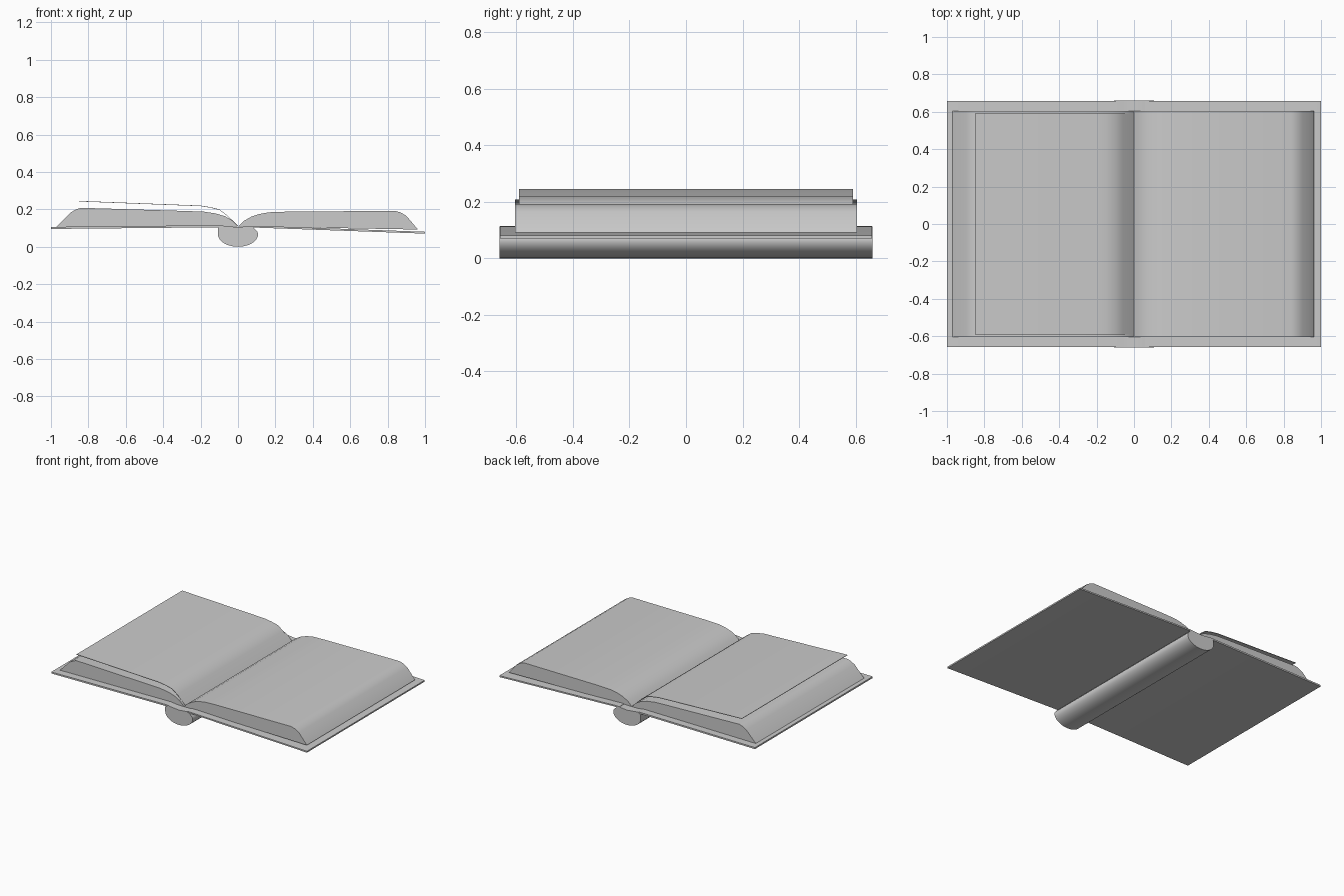
import bpy, bmesh, math

if "Cube" in bpy.data.objects:
    bpy.data.objects.remove(bpy.data.objects["Cube"])


def extrude_profile(name, pts, half_len):
    """Extrude a closed x/z outline symmetrically along y."""
    bm = bmesh.new()
    face = bm.faces.new([bm.verts.new((x, -half_len, z)) for x, z in pts])
    out = bmesh.ops.extrude_face_region(bm, geom=[face])
    for v in out["geom"]:
        if isinstance(v, bmesh.types.BMVert):
            v.co.y = half_len
    bmesh.ops.recalc_face_normals(bm, faces=bm.faces)
    mesh = bpy.data.meshes.new(name)
    bm.to_mesh(mesh)
    bm.free()
    obj = bpy.data.objects.new(name, mesh)
    bpy.context.collection.objects.link(obj)
    bpy.context.view_layer.objects.active = obj
    obj.select_set(True)
    bpy.ops.object.shade_smooth_by_angle(angle=math.radians(40))
    obj.select_set(False)
    return obj


def strip(top, thickness):
    """Closed outline of a thin sheet below a top line."""
    return top + [(x, z - thickness) for x, z in reversed(top)]


# Rounded spine, solid, with a slightly hollow top
spine = [(0.107 * math.cos(a), 0.066 + 0.066 * math.sin(a))
         for a in [math.pi + math.pi * i / 20 for i in range(21)]]
spine += [(0.104, 0.08), (0.082, 0.103), (0.06, 0.11), (0, 0.104),
          (-0.06, 0.11), (-0.085, 0.113), (-0.107, 0.1)]
extrude_profile("spine", spine, 0.66)

# Hard covers
extrude_profile("left_cover", strip([(-1, 0.106), (-0.1, 0.115), (-0.06, 0.11)], 0.011), 0.658)
extrude_profile("right_cover", strip([(0.06, 0.112), (0.1, 0.112), (1, 0.08)], 0.01), 0.658)

# Page blocks
extrude_profile("left_pages", [
    (0, 0.108), (-0.03, 0.14), (-0.07, 0.163), (-0.12, 0.178), (-0.18, 0.187),
    (-0.25, 0.19), (-0.84, 0.208), (-0.865, 0.2), (-0.895, 0.183),
    (-0.97, 0.106), (-0.1, 0.109)], 0.605)
extrude_profile("right_pages", [
    (0, 0.108), (0.03, 0.137), (0.07, 0.16), (0.115, 0.175), (0.165, 0.184),
    (0.25, 0.187), (0.84, 0.192), (0.87, 0.183), (0.9, 0.165),
    (0.962, 0.092), (0.3, 0.104), (0.1, 0.108)], 0.605)

# Single lifted page
extrude_profile("lifted_page", strip([
    (-0.85, 0.245), (-0.2, 0.22), (-0.15, 0.212), (-0.1, 0.2),
    (-0.06, 0.17), (0, 0.112)], 0.003), 0.59)
